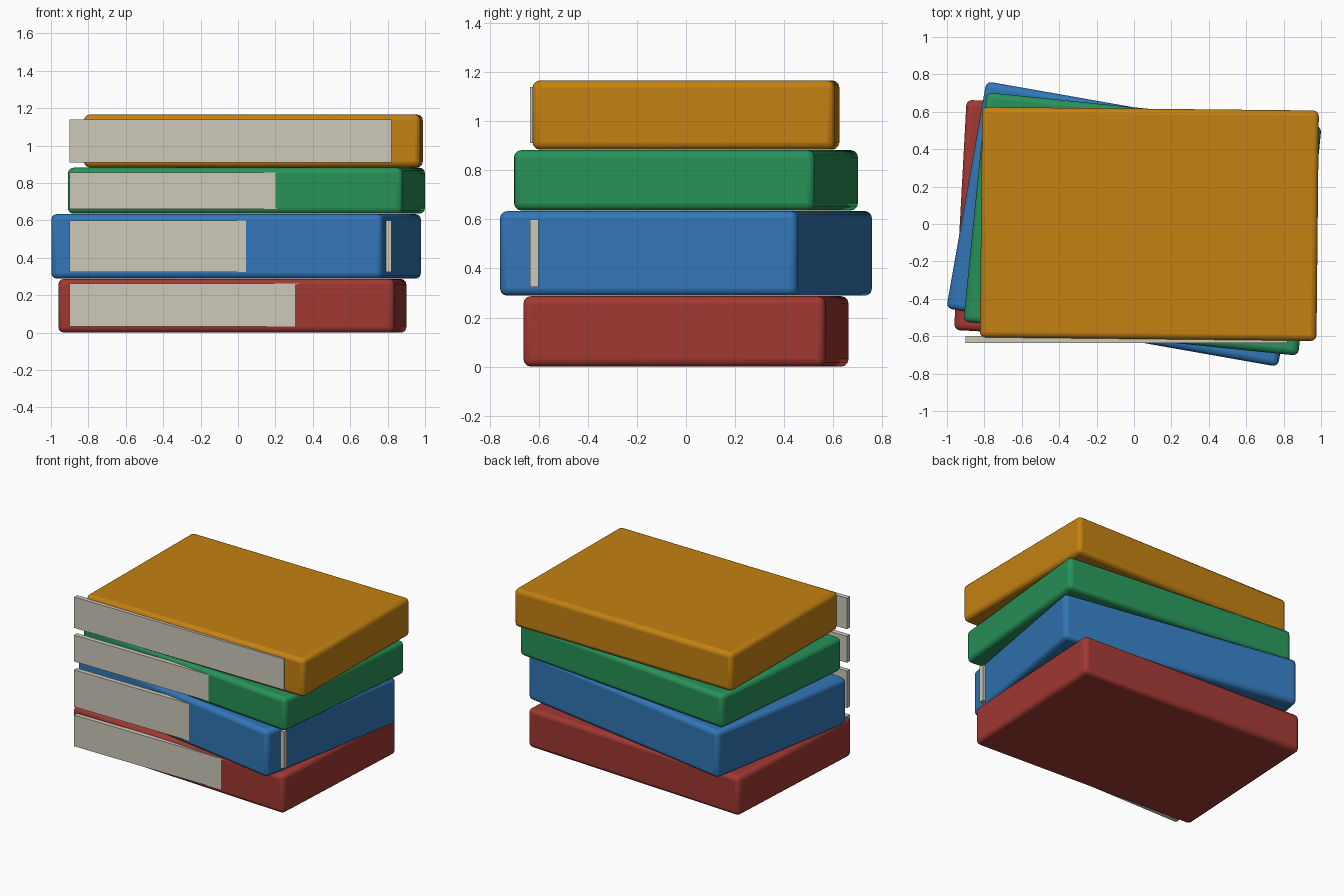
import bpy
from math import radians

if "Cube" in bpy.data.objects:
    bpy.data.objects.remove(bpy.data.objects["Cube"])


def material(name, rgb):
    m = bpy.data.materials.new(name)
    m.diffuse_color = (*rgb, 1)
    m.use_nodes = True
    m.node_tree.nodes["Principled BSDF"].inputs["Base Color"].default_value = m.diffuse_color
    return m


def box(name, loc, size, mat, angle=0, bevel=0):
    bpy.ops.mesh.primitive_cube_add(size=1, location=loc)
    ob = bpy.context.object
    ob.name = name
    ob.scale = size
    bpy.ops.object.transform_apply(location=False, rotation=False, scale=True)
    ob.rotation_euler.z = radians(angle)
    ob.data.materials.append(mat)
    if bevel:
        mod = ob.modifiers.new("rounded_edges", "BEVEL")
        mod.width = bevel
        mod.segments = 3
        bpy.ops.object.shade_smooth_by_angle(angle=radians(40))
    return ob


paper = material("paper", (0.61, 0.59, 0.49))

# name, colour, centre x, turn, cover z range, page z range
books = [
    ("red", (0.36, 0.04, 0.032), -0.03, -3.1, (0.0, 0.287), (0.033, 0.264)),
    ("blue", (0.032, 0.184, 0.48), -0.01, -10.0, (0.289, 0.634), (0.325, 0.599)),
    ("green", (0.02, 0.29, 0.1), 0.045, -5.8, (0.636, 0.882), (0.661, 0.857)),
    ("gold", (0.55, 0.22, 0.006), 0.082, -0.6, (0.884, 1.166), (0.91, 1.139)),
]

for name, rgb, x, turn, (z0, z1), (p0, p1) in books:
    # rounded book body, twisted in the stack
    box(name + "_book", (x, 0, (z0 + z1) / 2), (1.8, 1.232, z1 - z0),
        material(name + "_cover", rgb), turn, 0.03)
    # straight strip of pages along the front
    box(name + "_pages", (-0.04, -0.6175, (p0 + p1) / 2), (1.72, 0.035, p1 - p0), paper)
